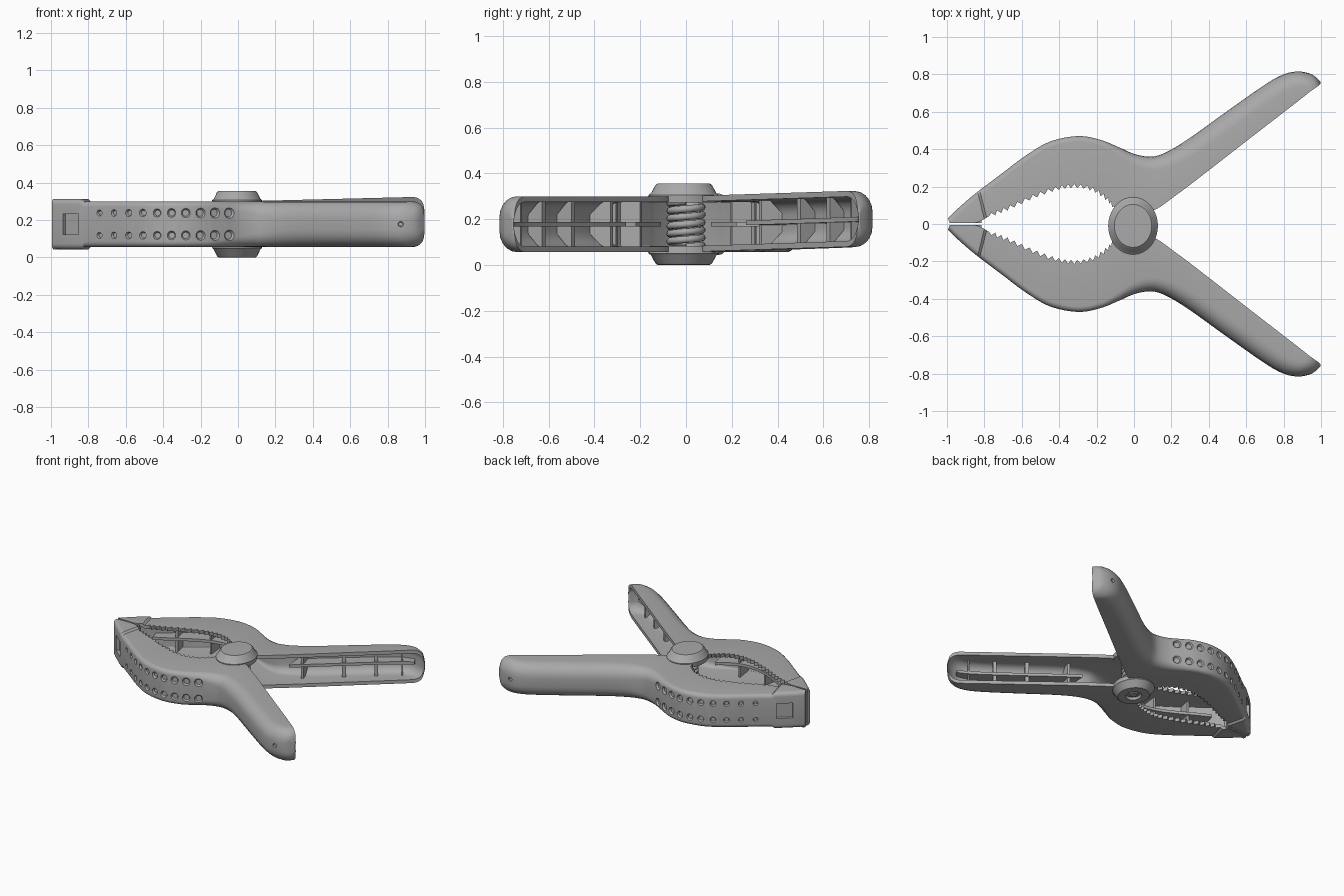
import bpy, bmesh, math
from mathutils import Vector, Matrix

cube = bpy.data.objects.get("Cube")
if cube:
    bpy.data.objects.remove(cube, do_unlink=True)

grey = bpy.data.materials.new("plastic_grey")
grey.use_nodes = True
colour = (0.4, 0.4, 0.4, 1)
grey.diffuse_color = colour
grey.node_tree.nodes["Principled BSDF"].inputs["Base Color"].default_value = colour

MID = 0.178     # height of the pivot's middle
WALL = 0.025    # shell thickness
STEPS = 6       # sections between control rows

# Control rows along one arm: outer edge x, y and open inner edge x, y
ROWS = [
    (-.995, .03, -.985, .006), (-.95, .075, -.93, .006), (-.87, .145, -.84, .008),
    (-.8, .2, -.76, .05), (-.7, .275, -.66, .09), (-.58, .365, -.54, .145),
    (-.45, .44, -.42, .188), (-.3, .47, -.32, .203), (-.18, .45, -.22, .185),
    (-.08, .41, -.14, .13), (0, .375, -.09, .08), (.08, .36, 0, .07),
    (.14, .37, .1, .07), (.22, .41, .24, .165), (.32, .475, .4, .287),
    (.5, .605, .616, .455), (.7, .745, .8, .597), (.8, .8, .89, .667),
    (.88, .815, .945, .71), (.95, .8, .985, .738), (.998, .76, .998, .75)]
LAST = len(ROWS) - 1


def finish(obj, angle=35):
    obj.data.materials.clear()
    obj.data.materials.append(grey)
    bpy.ops.object.select_all(action='DESELECT')
    obj.select_set(True)
    bpy.context.view_layer.objects.active = obj
    bpy.ops.object.shade_smooth_by_angle(angle=math.radians(angle))


def from_bmesh(name, bm):
    bmesh.ops.recalc_face_normals(bm, faces=bm.faces[:])
    mesh = bpy.data.meshes.new(name)
    bm.to_mesh(mesh)
    bm.free()
    obj = bpy.data.objects.new(name, mesh)
    bpy.context.collection.objects.link(obj)
    return obj


def loft(name, rings):
    """Skin a row of closed rings and cap both ends."""
    bm = bmesh.new()
    loops = [[bm.verts.new(p) for p in ring] for ring in rings]
    n = len(loops[0])
    for a, b in zip(loops, loops[1:]):
        for i in range(n):
            j = (i + 1) % n
            bm.faces.new((a[i], a[j], b[j], b[i]))
    bm.faces.new(loops[0])
    bm.faces.new(loops[-1])
    return from_bmesh(name, bm)


def sample(u):
    """Smooth outer and inner points at row parameter u."""
    k = max(0, min(int(u), LAST - 1))
    t = u - k
    p = [Vector(ROWS[max(0, min(k + o, LAST))]) for o in (-1, 0, 1, 2)]
    v = p[1] + 0.5 * t * (p[2] - p[0] + t * (
        2 * p[0] - 5 * p[1] + 4 * p[2] - p[3] + t * (3 * (p[1] - p[2]) + p[3] - p[0])))
    return Vector(v[:2]), Vector(v[2:])


def shape(x):
    """Half height and corner radius of the shell at x."""
    half = 0.134 if x < -0.83 else 0.122
    if x > 0.86:
        half *= math.sqrt(max(0.06, 1 - ((x - 0.86) / 0.143) ** 2))
    blend = max(0, min(1, (x + 0.15) / 0.35))
    return half, min(0.03 + 0.06 * blend, half * 0.75)


def place(u, section, side, tilt, tooth=0):
    """Put a (depth, height) section at u on the arm."""
    outer, inner = sample(u)
    line = inner - outer
    depth = line.length + tooth
    line.normalize()
    ring = []
    for d, z in section(depth, *shape(outer.x)):
        p = outer + line * d
        ring.append((p.x, p.y * side, MID + z + tilt * max(0, p.x)))
    return ring


def channel(depth, half, r):
    """U-shaped shell section, open on the inner side."""
    wall = min(WALL, depth * 0.6, half * 0.5)
    pts = []
    for off, sign in ((0, 1), (wall, -1)):
        rad = min(max(r - off, 0.006), (depth - off) * 0.85)
        h = half - off
        path = [(depth, -h)]
        for top in (-1, 1):
            arc = [math.pi / 2 * i / 5 for i in range(6)]
            if top == 1:
                arc.reverse()
            path += [(off + rad * (1 - math.sin(a)), top * (h - rad + rad * math.cos(a)))
                     for a in arc]
        path.append((depth, h))
        pts += path[::sign]
    return pts


def long_rib(depth, half, r):
    end = max(depth * 0.6, 0.014)
    return [(0.012, -0.01), (end, -0.01), (end, 0.01), (0.012, 0.01)]


def cross_rib(depth, half, r):
    h, end = half - 0.015, depth * 0.55
    return [(end, -h), (r, -h), (0.015, r - half), (0.015, half - r), (r, h), (end, h)]


def u_at(x):
    """Row parameter where the outer edge reaches x."""
    return min((i / 50 for i in range(LAST * 50)), key=lambda u: abs(sample(u)[0].x - x))


def add_recess(bm, x, z, side, kind, size, depth):
    """Add a cutter standing on the outer wall."""
    u = u_at(x)
    p = sample(u)[0]
    t = sample(u + 0.05)[0] - sample(max(0, u - 0.05))[0]
    normal = Vector((-t.y, t.x * side, 0)).normalized()
    turn = normal.to_track_quat('Z', 'Y').to_matrix().to_4x4()
    mat = Matrix.Translation((p.x, p.y * side, z)) @ turn
    if kind == "round":
        bmesh.ops.create_cone(bm, cap_ends=True, segments=10, radius1=size * 0.7,
                              radius2=size * 1.3, depth=depth * 2, matrix=mat)
    else:
        bmesh.ops.create_cube(bm, size=1, matrix=mat @ Matrix.Diagonal((size, size, depth * 2, 1)))


def build_arm(label, side, tilt):
    # Shell with saw teeth along the jaw
    rings = []
    for i in range(LAST * STEPS + 1):
        u = i / STEPS
        tooth = (0.011 if i % 2 else -0.011) if 2.9 < u < 9.6 else 0
        rings.append(place(u, channel, side, tilt, tooth))
    arm = loft(label + "_arm", rings)

    # Grip dimples, pad window and hanging hole
    bm = bmesh.new()
    for i in range(10):
        x = -0.74 + 0.077 * i
        for z in (-0.06, 0.06):
            add_recess(bm, x, MID + z, side, "round", 0.017 + 0.0014 * i, 0.012)
    add_recess(bm, -0.895, MID, side, "square", 0.11, 0.022)
    add_recess(bm, 0.87, MID + tilt, side, "round", 0.015, 0.015)
    cutter = from_bmesh("recess_cutter", bm)
    cutter.hide_render = True
    cut = arm.modifiers.new("recesses", 'BOOLEAN')
    cut.operation = 'DIFFERENCE'
    cut.solver = 'EXACT'
    cut.object = cutter
    bpy.ops.object.select_all(action='DESELECT')
    bpy.context.view_layer.objects.active = arm
    arm.select_set(True)
    bpy.ops.object.modifier_apply(modifier=cut.name)
    bpy.data.objects.remove(cutter, do_unlink=True)
    finish(arm)

    # Stiffening ribs inside the channel
    for part, lo, hi in (("jaw", 3, 9.5), ("handle", 13, 18)):
        us = [lo + (hi - lo) * i / 24 for i in range(25)]
        finish(loft(f"{label}_{part}_rib", [place(u, long_rib, side, tilt) for u in us]))
    for n, x in enumerate((-0.66, -0.45, -0.2, 0.27, 0.46, 0.64, 0.79)):
        u = u_at(x)
        finish(loft(f"{label}_cross_rib_{n}",
                    [place(u + e, cross_rib, side, tilt) for e in (-0.05, 0.05)]))

    # Gripping pad at the jaw tip
    bm = bmesh.new()
    bmesh.ops.create_cube(bm, size=1, matrix=Matrix.Translation((-0.9, 0.018 * side, MID - 0.005))
                          @ Matrix.Diagonal((0.17, 0.026, 0.26, 1)))
    finish(from_bmesh(label + "_jaw_pad", bm))


build_arm("back", 1, 0.025)
build_arm("front", -1, 0)


def hub(name, side, profile):
    """Turned pivot cap, slightly long in y."""
    rings = []
    for r, z in profile:
        rings.append([(r * math.cos(a) - 0.005, r * 1.15 * math.sin(a) - 0.01, MID + side * z)
                      for a in (math.tau * i / 40 for i in range(40))])
    finish(loft(name, rings))


# Pivot caps, the lower one with a sunken rivet
SKIRT = [(.13, .095), (.133, .128), (.124, .136), (.108, .17), (.1, .177)]
hub("upper_pivot_cap", 1, SKIRT + [(.02, .178)])
hub("lower_pivot_cap", -1, SKIRT + [(.05, .178), (.045, .16), (.028, .16), (.024, .17), (.005, .17)])

# Coil spring around the pivot
curve = bpy.data.curves.new("coil_spring", 'CURVE')
curve.dimensions = '3D'
curve.bevel_depth = 0.016
curve.bevel_resolution = 2
curve.use_fill_caps = True
spline = curve.splines.new('POLY')
count = 144
spline.points.add(count)
for i, point in enumerate(spline.points):
    a = math.tau * 6 * i / count
    point.co = (0.07 * math.cos(a), 0.07 * math.sin(a), MID - 0.1 + 0.2 * i / count, 1)
spring = bpy.data.objects.new("coil_spring", curve)
bpy.context.collection.objects.link(spring)
bpy.ops.object.select_all(action='DESELECT')
spring.select_set(True)
bpy.context.view_layer.objects.active = spring
bpy.ops.object.convert(target='MESH')
finish(bpy.context.view_layer.objects.active, 60)
